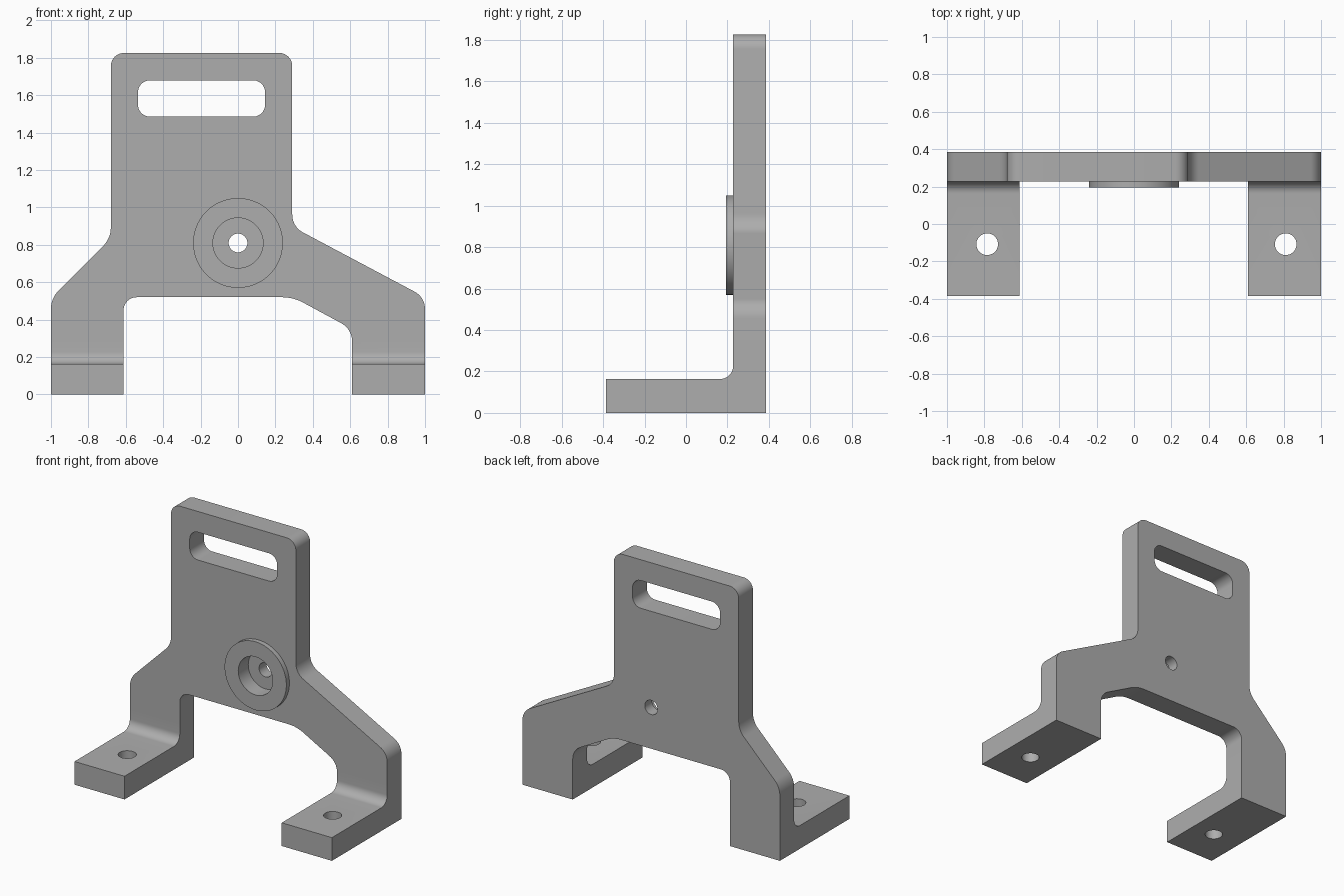
import bpy, bmesh, math
from mathutils import Vector

cube = bpy.data.objects.get("Cube")
if cube:
    bpy.data.objects.remove(cube, do_unlink=True)

grey = bpy.data.materials.new("grey metal")
grey.use_nodes = True
colour = (0.42, 0.42, 0.42, 1)
grey.diffuse_color = colour
grey.node_tree.nodes["Principled BSDF"].inputs["Base Color"].default_value = colour

PLATE_FRONT, BACK, FOOT_FRONT = 0.228, 0.386, -0.386
HUB_Z = 0.81


def rounded(corners, steps=10):
    """Outline from (a, b, radius) corners, each replaced by a tangent arc."""
    out = []
    for i, (a, b, r) in enumerate(corners):
        p = Vector((a, b))
        if r == 0:
            out.append(p)
            continue
        u = (Vector(corners[i - 1][:2]) - p).normalized()
        v = (Vector(corners[(i + 1) % len(corners)][:2]) - p).normalized()
        half = u.angle(v) / 2
        centre = p + (u + v).normalized() * (r / math.sin(half))
        start = p + u * (r / math.tan(half)) - centre
        end = p + v * (r / math.tan(half)) - centre
        sweep = math.atan2(start.x * end.y - start.y * end.x, start.dot(end))
        for k in range(steps + 1):
            t = sweep * k / steps
            c, s = math.cos(t), math.sin(t)
            out.append(centre + Vector((start.x * c - start.y * s,
                                        start.x * s + start.y * c)))
    return out


def prism(name, outline, axis, low, high):
    """Extrude a 2D outline along x, y or z between two positions."""
    place = {"x": lambda p: (low, p.x, p.y),
             "y": lambda p: (p.x, low, p.y),
             "z": lambda p: (p.x, p.y, low)}[axis]
    bm = bmesh.new()
    face = bm.faces.new([bm.verts.new(place(p)) for p in outline])
    grown = bmesh.ops.extrude_face_region(bm, geom=[face])["geom"]
    move = Vector([high - low if a == axis else 0 for a in "xyz"])
    bmesh.ops.translate(bm, vec=move,
                        verts=[g for g in grown if isinstance(g, bmesh.types.BMVert)])
    bmesh.ops.recalc_face_normals(bm, faces=bm.faces)
    mesh = bpy.data.meshes.new(name)
    bm.to_mesh(mesh)
    bm.free()
    mesh.materials.append(grey)
    obj = bpy.data.objects.new(name, mesh)
    bpy.context.collection.objects.link(obj)
    return obj


def circle(a, b, r, n=48):
    return [Vector((a + r * math.cos(math.tau * k / n),
                    b + r * math.sin(math.tau * k / n))) for k in range(n)]


def combine(target, tool, operation):
    """Apply a boolean and discard the tool."""
    tool.hide_render = True
    mod = target.modifiers.new(tool.name, "BOOLEAN")
    mod.operation, mod.solver, mod.object = operation, "EXACT", tool
    bpy.context.view_layer.objects.active = target
    bpy.ops.object.modifier_apply(modifier=mod.name)
    bpy.data.objects.remove(tool, do_unlink=True)


# Upright plate with two legs
bracket = prism("bracket", rounded([
    (-1, 0, 0), (-1, 0.515, 0.14), (-0.68, 0.835, 0.14),
    (-0.68, 1.826, 0.07), (0.29, 1.826, 0.07), (0.29, 0.897, 0.108),
    (1, 0.52, 0.105), (1, 0, 0), (0.61, 0, 0), (0.61, 0.35, 0.11),
    (0.295, 0.52, 0.24), (-0.612, 0.52, 0.07), (-0.612, 0, 0),
]), "y", PLATE_FRONT, BACK)

# Feet with a filleted inner corner
foot_side = rounded([
    (FOOT_FRONT, 0, 0), (BACK, 0, 0), (BACK, 0.3, 0), (PLATE_FRONT, 0.3, 0),
    (PLATE_FRONT, 0.163, 0.065), (FOOT_FRONT, 0.163, 0)])
for side, x0, x1 in (("right", -1, -0.612), ("left", 0.61, 1)):
    combine(bracket, prism(side + "_foot", foot_side, "x", x0, x1), "UNION")

# Raised hub
combine(bracket, prism("hub", circle(0, HUB_Z, 0.24, 64), "y", 0.194, 0.27), "UNION")

# Slot, hub counterbore, hub hole and foot holes
slot = rounded([(-0.535, 1.485, 0.065), (0.145, 1.485, 0.065),
                (0.145, 1.68, 0.065), (-0.535, 1.68, 0.065)])
combine(bracket, prism("slot", slot, "y", 0, 1), "DIFFERENCE")
combine(bracket, prism("counterbore", circle(0, HUB_Z, 0.134), "y", 0, 0.305), "DIFFERENCE")
combine(bracket, prism("hub_hole", circle(0, HUB_Z, 0.05), "y", 0, 1), "DIFFERENCE")
for x in (-0.785, 0.811):
    combine(bracket, prism("foot_hole", circle(x, -0.108, 0.058), "z", -1, 1), "DIFFERENCE")

# Smooth arcs, sharp edges
bpy.ops.object.select_all(action="DESELECT")
bracket.select_set(True)
bpy.context.view_layer.objects.active = bracket
bpy.ops.object.shade_smooth_by_angle(angle=math.radians(20))
